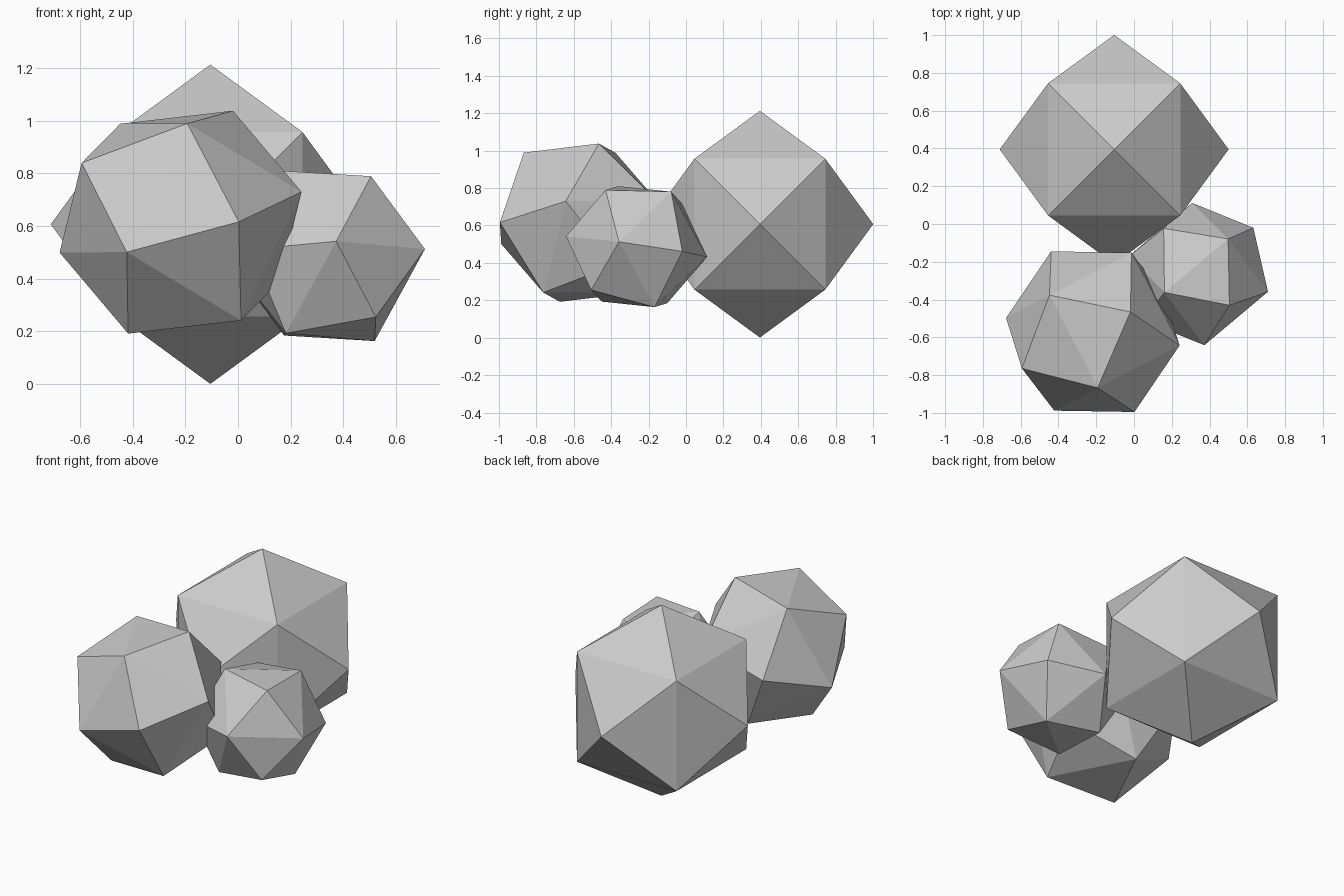
import bpy
import bmesh
from math import sqrt
from mathutils import Matrix, Vector

if "Cube" in bpy.data.objects:
    bpy.data.objects.remove(bpy.data.objects["Cube"], do_unlink=True)

stone = bpy.data.materials.new("stone_grey")
stone.use_nodes = True
GREY = (0.6, 0.6, 0.6, 1)
stone.diffuse_color = GREY
stone.node_tree.nodes["Principled BSDF"].inputs["Base Color"].default_value = GREY


def boulder(name, centre, radius, x_dir, y_dir):
    """Cube with each face raised to a point, all points on one sphere."""
    x = Vector(x_dir).normalized()
    z = x.cross(Vector(y_dir)).normalized()
    y = z.cross(x)
    turn = Matrix((x, y, z)).transposed().to_4x4()

    bm = bmesh.new()
    bmesh.ops.create_cube(bm, size=2 * radius / sqrt(3))
    for tip in bmesh.ops.poke(bm, faces=bm.faces[:])["verts"]:
        tip.co = tip.co + tip.normal if tip.co.length == 0 else tip.co.normalized() * radius
    bmesh.ops.recalc_face_normals(bm, faces=bm.faces[:])
    mesh = bpy.data.meshes.new(name)
    bm.to_mesh(mesh)
    bm.free()
    mesh.materials.append(stone)

    obj = bpy.data.objects.new(name, mesh)
    obj.matrix_world = Matrix.Translation(centre) @ turn
    bpy.context.collection.objects.link(obj)


# Upright boulder at the back, two tilted smaller ones in front
boulder("large_boulder", (-0.105, 0.395, 0.607), 0.606, (1, 0, 0), (0, 1, 0))
boulder("medium_boulder", (-0.218, -0.57, 0.615), 0.479, (0.2, 0.105, 0.425), (0.22, -0.425, 0))
boulder("small_boulder", (0.34, -0.265, 0.487), 0.382, (0.165, -0.165, 0.302), (0.295, 0.25, -0.028))
